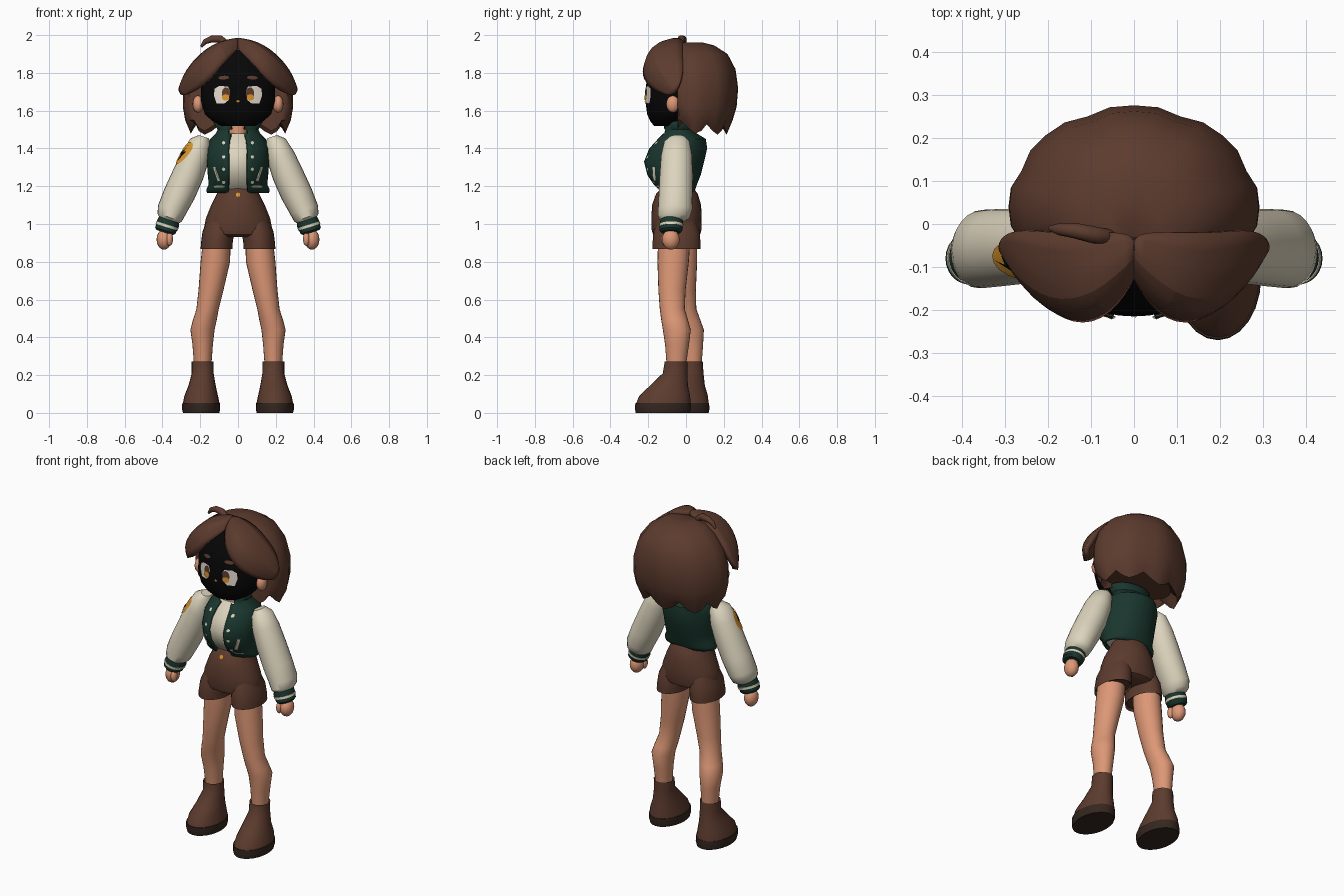
import bpy, bmesh, math
from mathutils import Vector
from mathutils.bvhtree import BVHTree

cube = bpy.data.objects.get("Cube")
if cube:
    bpy.data.objects.remove(cube, do_unlink=True)


def material(name, *rgb):
    m = bpy.data.materials.new(name)
    m.use_nodes = True
    m.diffuse_color = (*rgb, 1)
    m.node_tree.nodes["Principled BSDF"].inputs["Base Color"].default_value = (*rgb, 1)
    return m


BROWN = material("chestnut brown", .108, .044, .027)
SKIN = material("warm skin", .72, .31, .18)
CREAM = material("cream cloth", .72, .66, .51)
GREEN = material("dark green", .01, .037, .027)
SOLE = material("dark sole", .035, .02, .014)
AMBER = material("amber", .7, .3, .025)
BLACK = material("black", .002, .002, .002)
WHITE = material("eye white", .8, .72, .62)
made, trees = [], {}


def finish(name, bm, mat):
    mesh = bpy.data.meshes.new(name)
    bm.to_mesh(mesh)
    trees[name] = BVHTree.FromBMesh(bm)
    bm.free()
    mesh.materials.append(mat)
    ob = bpy.data.objects.new(name, mesh)
    bpy.context.collection.objects.link(ob)
    made.append(ob)
    return ob


def loft(name, rings, mat, side=1, tilt=0, n=24, edit=None):
    """Skin elliptical rings given as (x, y, z, x radius, y radius)."""
    bm = bmesh.new()
    rows = []
    for x, y, z, rx, ry in rings:
        row = []
        for k in range(n):
            a = 2 * math.pi * k / n - math.pi / 2
            u = rx * math.cos(a)
            row.append(bm.verts.new((side * (x + u * math.cos(tilt)),
                                     y + ry * math.sin(a), z + u * math.sin(tilt))))
        rows.append(row)
    for low, high in zip(rows, rows[1:]):
        for k in range(n):
            j = (k + 1) % n
            bm.faces.new((low[k], low[j], high[j], high[k]))
    bm.faces.new(rows[0])
    bm.faces.new(rows[-1])
    bmesh.ops.recalc_face_normals(bm, faces=bm.faces)
    if edit:
        edit(bm, rows)
    return finish(name, bm, mat)


def ball(name, loc, size, mat):
    bm = bmesh.new()
    bmesh.ops.create_uvsphere(bm, u_segments=16, v_segments=10, radius=1)
    for v in bm.verts:
        v.co = Vector(loc) + Vector(c * s for c, s in zip(v.co, size))
    return finish(name, bm, mat)


def plate(name, target, pts, mat, lift=.004, turn=0):
    """Lay a thin outline on a part, projected along the turned front direction."""
    out = Vector((math.sin(turn), -math.cos(turn), 0))
    right = Vector((math.cos(turn), math.sin(turn), 0))
    mid = (sum(p[0] for p in pts) / len(pts), sum(p[1] for p in pts) / len(pts))
    bm = bmesh.new()
    verts = []
    for u, z in [mid] + pts:
        hit = trees[target].ray_cast(right * u + Vector((0, 0, z)) + out, -out)[0]
        verts.append(bm.verts.new(hit + out * lift))
    rim = verts[1:]
    for a, b in zip(rim, rim[1:] + rim[:1]):
        bm.faces.new((verts[0], a, b))
    finish(name, bm, mat)


def oval(x, z, rx, rz, n=16, lean=0):
    angles = [2 * math.pi * k / n for k in range(n)]
    return [(x + rx * math.cos(a) + lean * math.sin(a), z + rz * math.sin(a)) for a in angles]


# Head, neck and ears
loft("head", [(0, -.1, 1.52, .09, .07), (0, -.1, 1.545, .135, .09), (0, -.09, 1.58, .175, .115),
              (0, -.08, 1.65, .197, .135), (0, -.075, 1.75, .195, .135), (0, -.06, 1.85, .16, .12),
              (0, -.05, 1.92, .09, .08)], BLACK, n=36)
loft("neck", [(0, -.05, 1.42, .05, .05), (0, -.05, 1.56, .042, .045)], SKIN)
for s, tag in ((1, "left"), (-1, "right")):
    ball(tag + "_ear", (s * .212, -.07, 1.635), (.028, .035, .045), SKIN)
    white = [(-.042, .02), (-.03, .045), (.015, .05), (.04, .035), (.045, 0), (.03, -.045),
             (-.01, -.045), (-.035, -.025)]
    plate(tag + "_eye", "head", [(s * (x + .083), z + 1.682) for x, z in white[::s]], WHITE, .006)
    plate(tag + "_iris", "head", oval(s * .064, 1.69, .022, .034), BROWN, .008)
    plate(tag + "_iris_glow", "head", oval(s * .065, 1.67, .021, .017), AMBER, .0095)
    plate(tag + "_brow", "head", oval(s * .076, 1.775, .028, .01, lean=-s * .004), BROWN, .006)
plate("mouth", "head", oval(0, 1.65, .008, .006), AMBER)


# Hair shell with a flat front and pointed locks along the back
def shape_hair(bm, rows):
    for i, row in enumerate(rows):
        for k, v in enumerate(row):
            if 1 < i < len(rows) - 1 and k % 4 == 2:
                v.co.x *= .97
                v.co.y *= .97
            if i == len(rows) - 2:
                v.co.z += (-.015, .004, .04, .004)[k % 4] + .12 * max(0, .1 - v.co.y)
            v.co.y = max(v.co.y, -.045)


loft("hair_shell", [(0, .03, 1.96, .06, .06), (0, .03, 1.945, .13, .12), (0, .04, 1.9, .2, .18),
                    (0, .04, 1.82, .26, .222), (0, .04, 1.72, .29, .236), (0, .04, 1.62, .292, .228),
                    (0, .045, 1.55, .28, .202), (0, .05, 1.488, .25, .165), (0, .04, 1.55, .21, .13)],
     BROWN, n=32, edit=shape_hair)

# Swept fringe locks
BACK = [(-.01, -.02, 1.965), (.1, -.02, 1.955), (.19, -.02, 1.895), (.265, -.01, 1.81), (.3, -.035, 1.72)]
CREST = [(0, -.07, 1.98), (.1, -.19, 1.965), (.2, -.2, 1.88), (.28, -.125, 1.78), (.304, -.06, 1.705)]
EDGE = [(0, -.11, 1.92), (.06, -.205, 1.87), (.135, -.225, 1.78), (.215, -.17, 1.71), (.285, -.065, 1.675)]
for s, tag in ((1, "left"), (-1, "right")):
    bm = bmesh.new()
    rows = [[bm.verts.new((s * x, y, z)) for x, y, z in line] for line in (BACK, CREST, EDGE)]
    for a, b in zip(rows, rows[1:]):
        for k in range(len(a) - 1):
            quad = (a[k], b[k], b[k + 1], a[k + 1])
            bm.faces.new(quad if s > 0 else quad[::-1])
    lock = finish(tag + "_fringe", bm, BROWN)
    lock.modifiers.new("round", 'SUBSURF').levels = 2
    thick = lock.modifiers.new("thickness", 'SOLIDIFY')
    thick.thickness, thick.offset = .03, 0

# Loose strand on top
curve = bpy.data.curves.new("loose_strand", 'CURVE')
curve.dimensions, curve.bevel_depth, curve.use_fill_caps = '3D', .02, True
strand = curve.splines.new('POLY')
path = [(-.045, -.035, 1.92, .8), (-.06, -.03, 1.955, .9), (-.095, -.025, 1.98, 1),
        (-.14, -.015, 1.979, .9), (-.175, -.012, 1.965, .7), (-.195, -.01, 1.938, .3)]
strand.points.add(len(path) - 1)
for p, (x, y, z, r) in zip(strand.points, path):
    p.co, p.radius = (x, y, z, 1), r
curve.materials.append(BROWN)
ob = bpy.data.objects.new("loose_strand", curve)
bpy.context.collection.objects.link(ob)
ob.select_set(True)
bpy.context.view_layer.objects.active = ob
bpy.ops.object.convert(target='MESH')
made.append(bpy.context.view_layer.objects.active)


# Open jacket over a shirt
def open_front(bm, rows):
    gap = [f for f in bm.faces if len(f.verts) > 4 or
           (abs(f.calc_center_median().x) < .045 and f.calc_center_median().y < -.07)]
    bmesh.ops.delete(bm, geom=gap, context='FACES')


TORSO = [(0, -.05, 1.165, .165, .09), (0, -.05, 1.185, .167, .1), (0, -.06, 1.21, .155, .118),
         (0, -.067, 1.26, .16, .145), (0, -.067, 1.33, .165, .163), (0, -.045, 1.4, .165, .157),
         (0, -.025, 1.45, .147, .13), (0, -.035, 1.48, .118, .09), (0, -.04, 1.5, .108, .078),
         (0, -.04, 1.54, .13, .085)]
jacket = loft("jacket", TORSO, GREEN, n=40, edit=open_front)
thick = jacket.modifiers.new("thickness", 'SOLIDIFY')
thick.thickness, thick.offset = .014, -1
loft("shirt", [(x, y, z, rx - .02, ry - .02) for x, y, z, rx, ry in TORSO[1:8]], CREAM, n=40)
for s, tag in ((1, "left"), (-1, "right")):
    for i, z in enumerate((1.43, 1.355, 1.29, 1.22)):
        plate(f"{tag}_snap_{i}", "jacket", oval(s * .076, z, .009, .009, 8), CREAM)
    pocket = [(s * .132, 1.3), (s * .12, 1.302), (s * .094, 1.23), (s * .108, 1.226)]
    plate(tag + "_pocket_trim", "jacket", pocket, CREAM, .007)
    plate(tag + "_hem_stripe", "jacket", oval(s * .1, 1.198, .032, .006, 8), CREAM, .007)

# Sleeves, cuffs and hands
for s, tag in ((1, "left"), (-1, "right")):
    loft(tag + "_sleeve", [(.18, -.045, 1.462, .028, .04), (.198, -.048, 1.435, .056, .068),
                           (.225, -.05, 1.36, .075, .083), (.265, -.052, 1.26, .083, .088),
                           (.31, -.055, 1.16, .084, .09), (.35, -.058, 1.075, .077, .091),
                           (.362, -.065, 1.035, .068, .084), (.368, -.07, 1.015, .05, .058)],
         CREAM, s, tilt=.33)
    loft(tag + "_cuff", [(.364, -.075, 1.03, .054, .058), (.37, -.077, 1.005, .06, .062),
                         (.385, -.08, .965, .056, .06), (.388, -.08, .955, .045, .05)], GREEN, s, tilt=.3)
    loft(tag + "_cuff_stripe", [(.373, -.078, .996, .062, .064), (.378, -.079, .983, .061, .063)],
         CREAM, s, tilt=.3)
    ball(tag + "_hand", (s * .392, -.08, .918), (.039, .046, .054), SKIN)
    ball(tag + "_thumb", (s * .362, -.11, .92), (.018, .022, .036), SKIN)
plate("arm_patch", "right_sleeve", oval(-.078, 1.375, .046, .06, lean=.022), AMBER, .006, -1)
BOLT = [(.024, .045), (-.026, -.006), (-.004, -.006), (-.026, -.045), (.026, .008), (.004, .008)]
plate("patch_bolt", "right_sleeve", [(u - .078, z + 1.375) for u, z in BOLT], BLACK, .009, -1)

# Shorts
loft("shorts", [(0, -.045, 1.19, .1, .085), (0, -.048, 1.16, .112, .11), (0, -.05, 1.1, .142, .13),
                (0, -.05, 1.03, .17, .133), (0, -.05, .97, .182, .132), (0, -.05, .945, .175, .125),
                (0, -.05, .93, .11, .1)], BROWN)
plate("shorts_button", "shorts", oval(0, 1.155, .011, .011), AMBER, .006)


# Striding legs and boots: the left side steps ahead of the right
def stride(rings, s):
    return [(x, y - s * (.05 - .035 * z), z, rx, ry) for x, y, z, rx, ry in rings]


for s, tag in ((1, "left"), (-1, "right")):
    loft(tag + "_shorts_leg", [(.09, -.05, 1.04, .065, .09), (.104, -.05, .96, .084, .122),
                               (.112, -.05, .9, .084, .127), (.113, -.05, .868, .085, .127),
                               (.113, -.05, .88, .078, .115)], BROWN, s)
    loft(tag + "_leg", stride([(.113, -.045, .9, .074, .085), (.12, -.046, .8, .078, .083),
                               (.143, -.047, .65, .066, .072), (.161, -.042, .55, .059, .066),
                               (.176, -.027, .49, .063, .071), (.188, -.014, .44, .064, .074),
                               (.187, -.01, .36, .054, .063), (.187, -.01, .24, .045, .05)], s), SKIN, s)
    loft(tag + "_boot", stride([(.187, -.012, .262, .046, .05), (.187, -.012, .272, .058, .06),
                                (.187, -.015, .21, .058, .065), (.19, -.045, .145, .072, .1),
                                (.195, -.066, .09, .089, .135), (.195, -.073, .045, .098, .145)], s),
         BROWN, s)
    loft(tag + "_sole", stride([(.195, -.073, .052, .1, .147), (.195, -.073, .02, .101, .148),
                                (.195, -.073, 0, .096, .143)], s), SOLE, s)

# Smooth shading with sharp creases
bpy.ops.object.select_all(action='DESELECT')
for ob in made:
    ob.select_set(True)
bpy.context.view_layer.objects.active = made[0]
bpy.ops.object.shade_smooth_by_angle(angle=math.radians(40))
